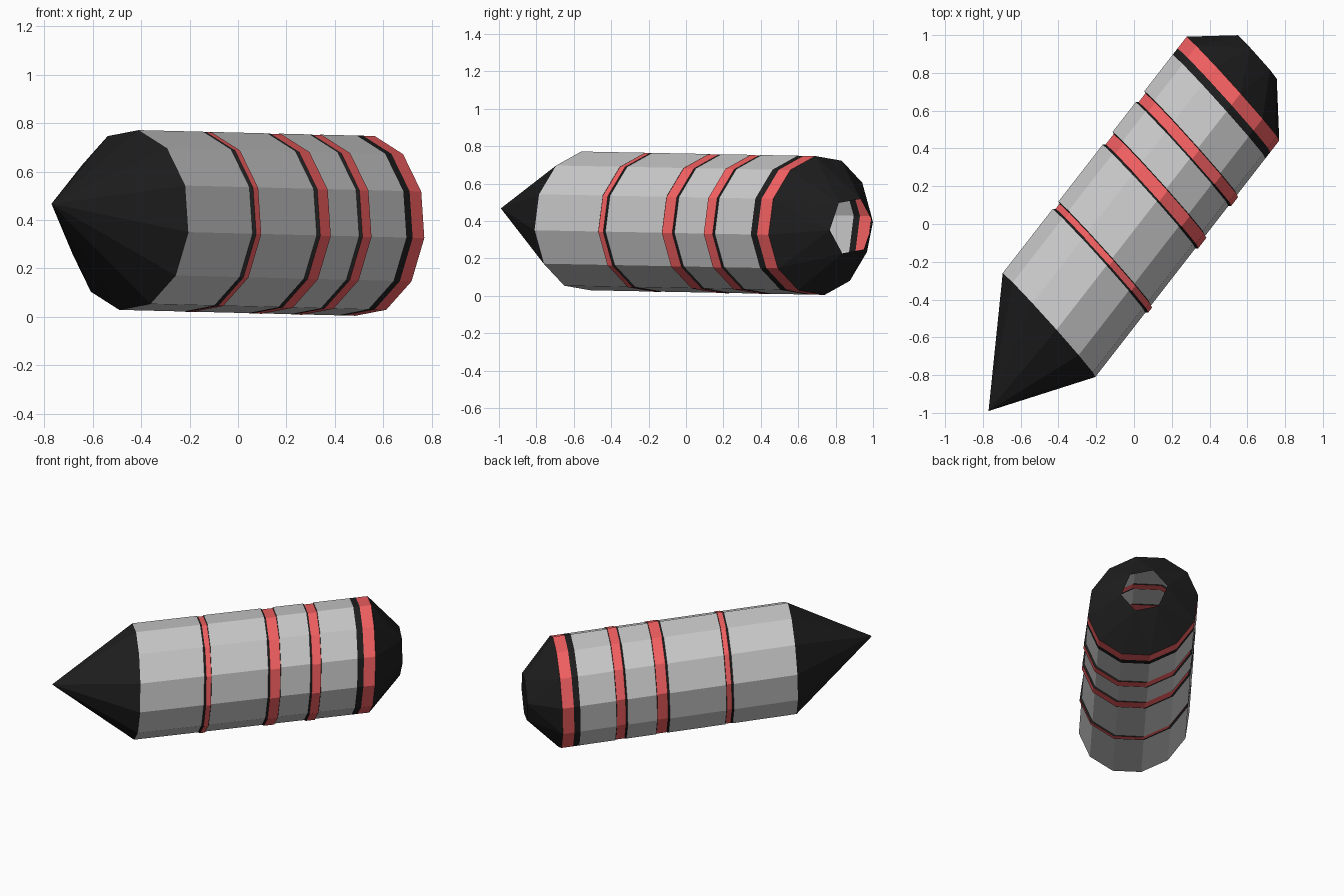
import bpy, bmesh, math
from mathutils import Vector

if "Cube" in bpy.data.objects:
    bpy.data.objects.remove(bpy.data.objects["Cube"])

N = 12
BASE = Vector((-0.45, -0.535, 0.40))       # centre of the nose base
AXIS = Vector((1, 1.285, -0.025))          # slanted barrel axis, per unit of x
A = Vector((0.04, -0.025, 0.371))          # the two radii of the cross-section
B = Vector((0.245, -0.275, -0.05))
SHIFT = B.normalized() * 0.012             # bands sit slightly off-centre


def material(name, colour):
    m = bpy.data.materials.new(name)
    m.diffuse_color = (*colour, 1)
    m.use_nodes = True
    m.node_tree.nodes["Principled BSDF"].inputs["Base Color"].default_value = m.diffuse_color
    return m


RED = material("red", (0.93, 0.12, 0.125))
BLACK = material("black", (0.013, 0.013, 0.013))


def loop(s, shift=0, n=N, scale=1.0, start=0, centre=None):
    c = centre or BASE + AXIS * s + SHIFT * shift
    angles = [start + math.tau * i / n for i in range(n)]
    return [c + (A * math.cos(t) + B * math.sin(t)) * scale for t in angles]


def make(name, verts, faces, mat=None):
    mesh = bpy.data.meshes.new(name)
    mesh.from_pydata(verts, [], faces)
    if mat:
        mesh.materials.append(mat)
    bpy.context.collection.objects.link(bpy.data.objects.new(name, mesh))


def tube(name, a, b, mat=None):
    faces = [(i, (i + 1) % N, N + (i + 1) % N, N + i) for i in range(N)]
    make(name, a + b, faces, mat)


# Pointed nose
make("nose", loop(0) + [Vector((-0.77, -0.99, 0.467))],
     [((i + 1) % N, i, N) for i in range(N)], BLACK)

# Barrel sections, with an offset red band and thin dark seams after each
bands = [(0.265, 0.272, 0.293), (0.53, 0.537, 0.58), (0.705, 0.711, 0.748)]
start = 0
for k, (end, r0, r1) in enumerate(bands, 1):
    tube(f"barrel_section_{k}", loop(start), loop(end))
    tube(f"seam_{k}", loop(end), loop(r0, 1), BLACK)
    tube(f"red_band_{k}", loop(r0, 1), loop(r1, 1), RED)
    tube(f"rear_seam_{k}", loop(r1, 1), loop(r1 + 0.002), BLACK)
    start = r1 + 0.002

# Rear section with a dark band and a wide red band
tube("barrel_section_4", loop(start), loop(0.9))
tube("dark_band", loop(0.9), loop(0.926), BLACK)
tube("red_band_4", loop(0.926), loop(0.974), RED)

# Tapered end cap narrowing to an open six-sided hole
outer = loop(0.974)
hole = loop(0, n=6, scale=0.42, start=math.pi / 6, centre=Vector((0.653, 0.884, 0.372)))
faces = []
for j in range(6):
    a, b, c = 2 * j + 1, (2 * j + 2) % N, (2 * j + 3) % N
    h, h2 = N + j, N + (j + 1) % 6
    faces += [(a, b, h), (b, h2, h), (b, c, h2)]
make("end_cap", outer + hole, faces, BLACK)
